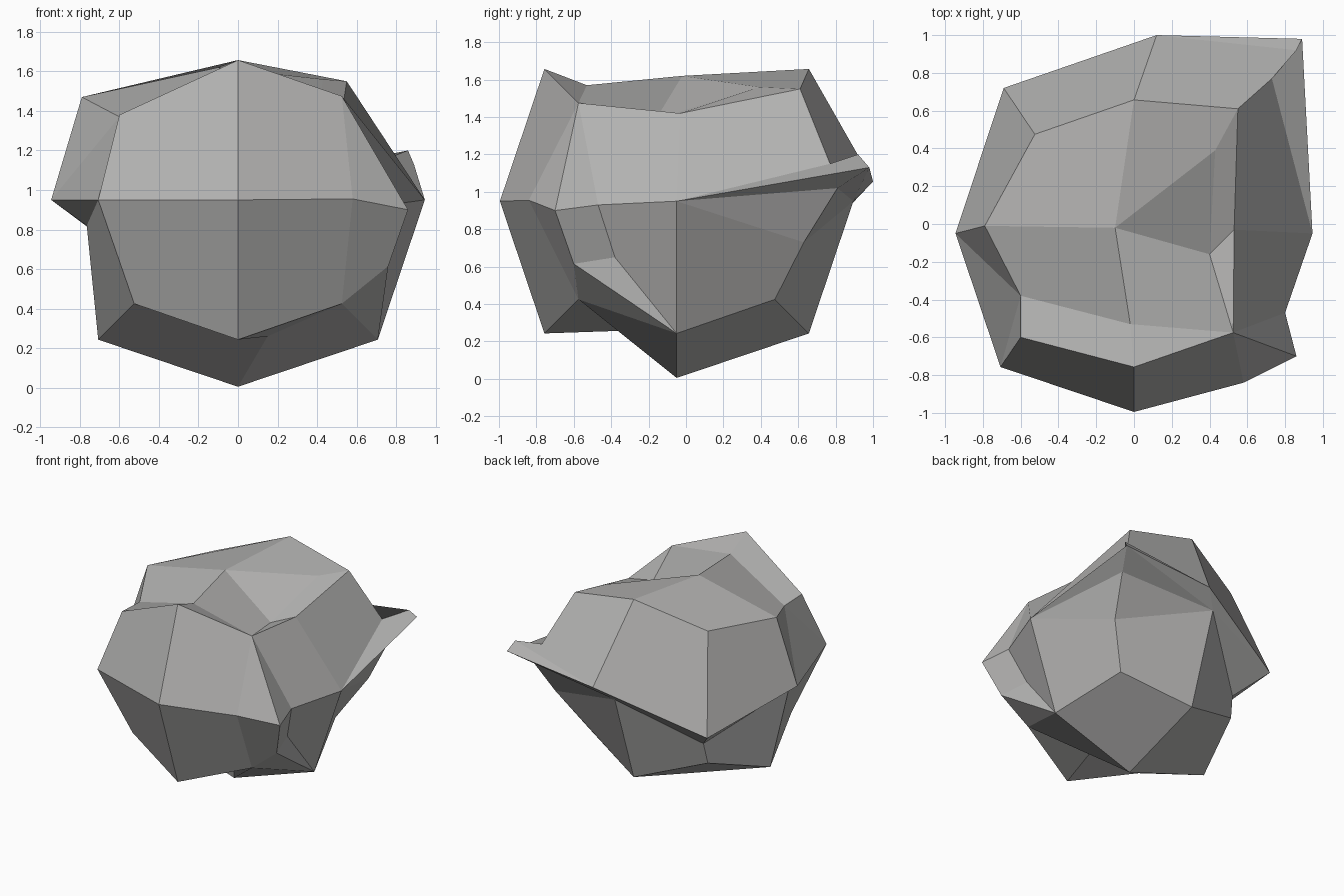
import bpy, bmesh
from mathutils import Vector

if "Cube" in bpy.data.objects:
    bpy.data.objects.remove(bpy.data.objects["Cube"])

CENTRE = Vector((0, -0.05, 0.95))
RADIUS = {1: 0.945, 2: 0.707, 3: 0.525}   # face centres, edge middles, corners

# Rounded cube: 26 points named by direction (Left/Right, Front/Back, Up/Down)
bm = bmesh.new()
bmesh.ops.create_cube(bm, size=2)
bmesh.ops.subdivide_edges(bm, edges=bm.edges[:], cuts=1, use_grid_fill=True)
point = {}
for v in bm.verts:
    sign = [round(c) for c in v.co]
    name = "".join(letters[s] for letters, s in zip((" RL", " BF", " UD"), sign)).replace(" ", "")
    point[name] = v
    v.co = CENTRE + Vector(sign) * RADIUS[sum(map(abs, sign))]


def move(name, *co):
    point[name].co = co


def cut(a, b, name, *co):
    """Split the edge a-b and place the new point."""
    edge = bm.edges.get((point[a], point[b]))
    _, v = bmesh.utils.edge_split(edge, point[a], 0.5)
    v.co = co
    point[name] = v


def connect(*pairs):
    """Draw a new edge across the face shared by each pair of points."""
    for pair in pairs:
        a, b = (point[n] for n in pair.split())
        face = next(f for f in a.link_faces if b in f.verts)
        bmesh.utils.face_split(face, a, b)


# Chipped and bulging points
move("U", -0.10, -0.02, 1.62)
move("LU", -0.79, -0.01, 1.47)
move("LFU", -0.60, -0.60, 1.38)
move("RU", 0.53, -0.03, 1.42)
move("RBU", 0.55, 0.61, 1.55)
move("RF", 0.86, -0.70, 0.90)
move("RB", 0.89, 0.98, 1.13)
move("LB", -0.69, 0.72, 0.76)

# Top hollow
cut("U", "FU", "top_front", -0.02, -0.53, 1.57)
cut("LFU", "LU", "top_left", -0.60, -0.38, 1.37)
cut("U", "RU", "top_right", 0.40, -0.16, 1.39)
connect("top_left top_front", "top_left L", "top_left LF",
        "top_front RFU", "top_right RFU", "top_right RBU")
cut("top_right", "RBU", "top_back", 0.43, 0.39, 1.56)
connect("top_back U")

# Front right bulge and the dent under it
cut("F", "RF", "bulge_front", 0.58, -0.84, 0.955)
cut("RF", "R", "bulge_side", 0.80, -0.47, 0.93)
cut("RF", "RFD", "bulge_low", 0.76, -0.60, 0.615)
connect("bulge_front RFU", "bulge_front RFD", "bulge_side RFU", "bulge_side bulge_low")
cut("bulge_side", "bulge_low", "dent", 0.70, -0.38, 0.65)
connect("dent RD", "bulge_low RD")

# Left and back overhang
cut("L", "LD", "under_left", -0.765, -0.20, 0.82)
cut("LB", "LBD", "under_corner", -0.51, 0.51, 0.59)
cut("BU", "B", "lip", 0.12, 1.0, 1.055)
connect("under_left LF", "under_left under_corner", "lip LB", "under_corner B")

# Back right fin
cut("RBU", "RB", "fin_root", 0.73, 0.77, 1.15)
cut("fin_root", "RB", "fin_top", 0.86, 0.92, 1.20)
cut("RB", "RBD", "fin_under", 0.79, 0.81, 1.02)
cut("fin_under", "RBD", "fin_foot", 0.71, 0.63, 0.73)
connect("fin_root R", "fin_under R", "fin_foot R",
        "fin_top lip", "lip RB", "fin_under B", "fin_foot B")

# Notch in the underside
cut("FD", "D", "notch", 0.15, -0.26, 0.26)
connect("notch RFD", "notch LFD")

# Rock object
bmesh.ops.recalc_face_normals(bm, faces=bm.faces[:])
mesh = bpy.data.meshes.new("rock")
bm.to_mesh(mesh)
bm.free()
stone = bpy.data.materials.new("grey stone")
stone.diffuse_color = (0.45, 0.447, 0.44, 1)
stone.use_nodes = True
stone.node_tree.nodes["Principled BSDF"].inputs["Base Color"].default_value = stone.diffuse_color
mesh.materials.append(stone)
rock = bpy.data.objects.new("rock", mesh)
bpy.context.collection.objects.link(rock)
